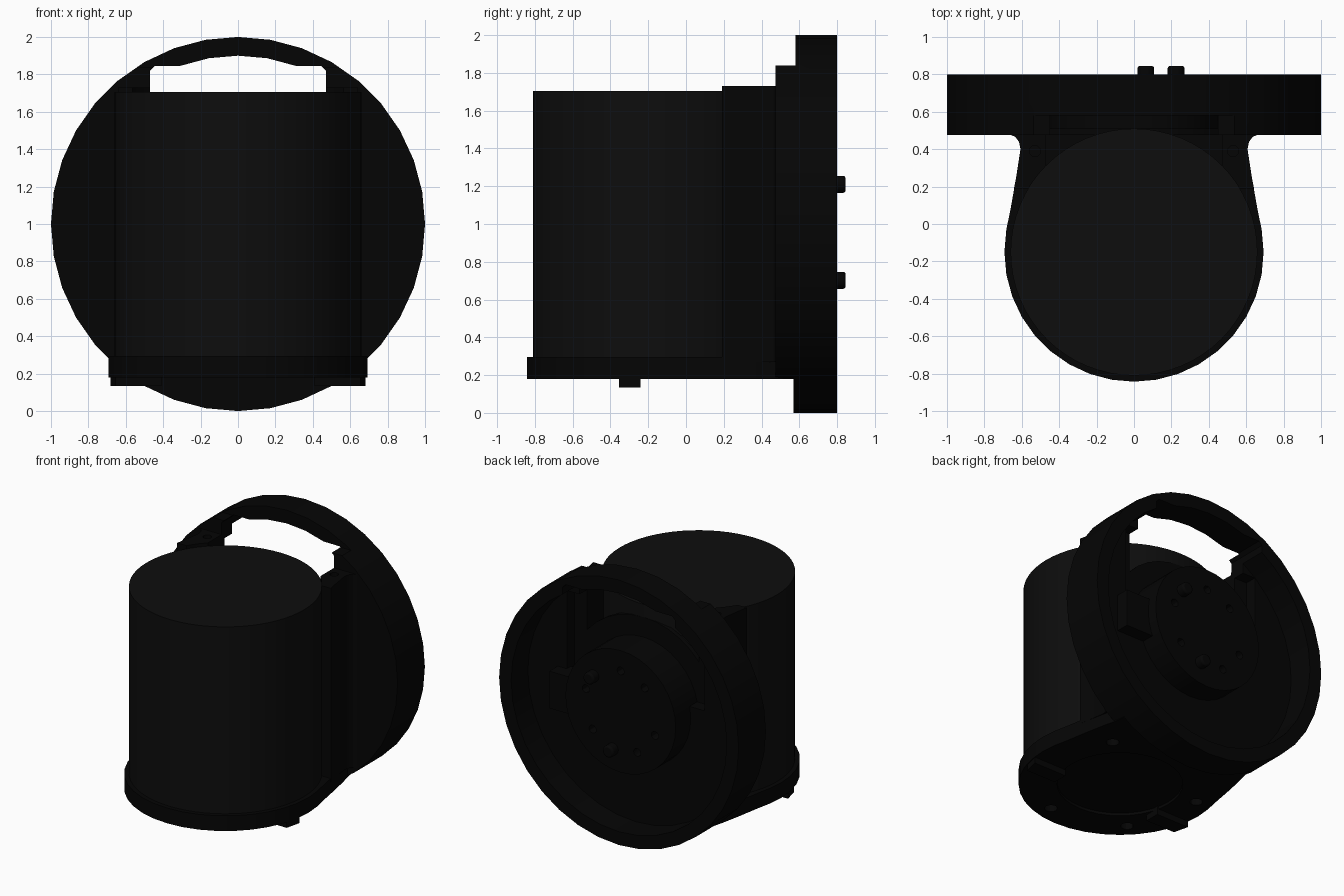
import bpy, bmesh, math
from mathutils import Matrix
from math import sin, cos, radians, pi

if "Cube" in bpy.data.objects:
    bpy.data.objects.remove(bpy.data.objects["Cube"])


def material(name, v):
    m = bpy.data.materials.new(name)
    m.diffuse_color = (v, v, v, 1)
    m.use_nodes = True
    m.node_tree.nodes["Principled BSDF"].inputs["Base Color"].default_value = m.diffuse_color
    return m


BLACK = material("black_plastic", 0.0015)
DARK = material("dark_metal", 0.004)


def finish(name, bm, mat):
    bmesh.ops.recalc_face_normals(bm, faces=bm.faces)
    me = bpy.data.meshes.new(name)
    bm.to_mesh(me)
    bm.free()
    ob = bpy.data.objects.new(name, me)
    bpy.context.collection.objects.link(ob)
    me.materials.append(mat)
    return ob


def prism(name, pts, z0, z1, mat=BLACK):
    """Extrude an xy outline from z0 to z1."""
    bm = bmesh.new()
    f = bm.faces.new([bm.verts.new((x, y, z0)) for x, y in pts])
    new = bmesh.ops.extrude_face_region(bm, geom=[f])["geom"]
    bmesh.ops.translate(bm, vec=(0, 0, z1 - z0),
                        verts=[g for g in new if isinstance(g, bmesh.types.BMVert)])
    return finish(name, bm, mat)


def box(name, x0, x1, y0, y1, z0, z1):
    return prism(name, [(x0, y0), (x1, y0), (x1, y1), (x0, y1)], z0, z1)


def circle(r, n, cx=0, cy=0):
    return [(cx + r * cos(2 * pi * i / n), cy + r * sin(2 * pi * i / n)) for i in range(n)]


def cyl_y(name, r, y0, y1, x=0, z=1, n=36, bevel=0):
    """Cylinder along y; the optional bevel rounds its ends."""
    ob = prism(name, circle(r, n), -y1, -y0)
    ob.data.transform(Matrix.Translation((x, 0, z)) @ Matrix.Rotation(pi / 2, 4, 'X'))
    if bevel:
        m = ob.modifiers.new("bevel", 'BEVEL')
        m.width, m.segments = bevel, 2
    return ob


def cut(ob, cutters):
    for c in cutters:
        m = ob.modifiers.new("cut", 'BOOLEAN')
        m.operation, m.object, m.solver = 'DIFFERENCE', c, 'EXACT'
        bpy.context.view_layer.objects.active = ob
        bpy.ops.object.modifier_apply(modifier=m.name)
        bpy.data.objects.remove(c)


def smooth(ob):
    bpy.ops.object.select_all(action='DESELECT')
    ob.select_set(True)
    bpy.context.view_layer.objects.active = ob
    bpy.ops.object.shade_smooth_by_angle(angle=radians(30))


def mirror(pts):
    return [(-x, y) for x, y in reversed(pts)]


# Round mounting dish, hollow at the back, with a wide recess behind the window
dish = cyl_y("mounting_dish", 1.0, 0.475, 0.8)
cut(dish, [cyl_y("c", 0.9, 0.6, 0.9),
           box("c", -1.2, 1.2, 0.3, 0.58, 1.84, 2.2),
           box("c", -1.2, 1.2, 0.3, 0.57, -0.2, 0.18),
           box("c", -0.575, 0.575, 0.51, 0.65, 1.09, 1.69)])
# Window: arched top, bottom edge following the hub collar
arc = [(r * sin(radians(a)), 1 + r * cos(radians(a)))
       for r, angles in ((0.9, (-20, -10, 0, 10, 20)), (0.61, range(50, -51, -10)))
       for a in angles]
window = ([(-0.47, 1.82), (-0.445, 1.845)] + arc[:5] + [(0.445, 1.845), (0.47, 1.82)] + arc[5:])
window_cutter = prism("c", window, -0.9, -0.3)
window_cutter.data.transform(Matrix.Rotation(pi / 2, 4, 'X'))
cut(dish, [window_cutter])
smooth(dish)

# Central hub with a ring of screw holes
hub = cyl_y("hub", 0.46, 0.49, 0.78, n=36)
R = 0.305
cut(hub, [cyl_y("c", 0.03, 0.7, 0.9, R * cos(radians(a)), 1 + R * sin(radians(a)), 12)
          for a in (18, 90, 131, 200, 243, 320)])
smooth(hub)
box("hub_side_block", 0.4, 0.65, 0.55, 0.7, 0.82, 1.1)

# Two locating pins
for i, (x, z) in enumerate([(0.225, 1.21), (0.063, 0.702)]):
    smooth(cyl_y(f"locating_pin_{i + 1}", 0.045, 0.7, 0.845, x, z, 16, 0.012))

# Base plate: round front narrowing towards the dish
sides = [(0.66, 0.08), (0.63, 0.25), (0.6, 0.4), (0.575, 0.5), (0.57, 0.575)]
front = [(0.693 * cos(radians(a)), -0.15 + 0.693 * sin(radians(a))) for a in range(-190, 11, 10)]
base = prism("base_plate", front + sides + mirror(sides), 0.18, 0.295)
cut(base, [prism("c", circle(0.43, 36, 0, -0.15), 0.1, 0.2)] +
    [prism("c", circle(0.045, 12, 0.575 * cos(radians(a)), -0.15 + 0.575 * sin(radians(a))),
           0.1, 0.24) for a in range(-135, 166, 60)])
smooth(base)

# Side arms hugging the drum and flaring into the dish, screw hole on top
arm = [(0.47, 0.19), (0.642, 0.19), (0.63, 0.25), (0.607, 0.4), (0.615, 0.44),
       (0.635, 0.466), (0.665, 0.478), (0.665, 0.5), (0.47, 0.5)]
tab = [(0.41, -0.355), (0.655, -0.355), (0.683, -0.24), (0.41, -0.24)]
for side, s in (("right", 1), ("left", -1)):
    ob = prism(f"{side}_arm", arm if s > 0 else mirror(arm), 0.27, 1.73)
    cut(ob, [prism("c", circle(0.03, 12, s * 0.53, 0.39), 1.65, 1.8),
             prism("c", circle(0.659, 64, 0, -0.15), 0.1, 1.9)])
    smooth(ob)
    # Locking tabs under the base
    prism(f"{side}_tab", tab if s > 0 else mirror(tab), 0.135, 0.2)

# Large drum
drum = prism("drum", circle(0.66, 64, 0, -0.15), 0.25, 1.705, DARK)
smooth(drum)
